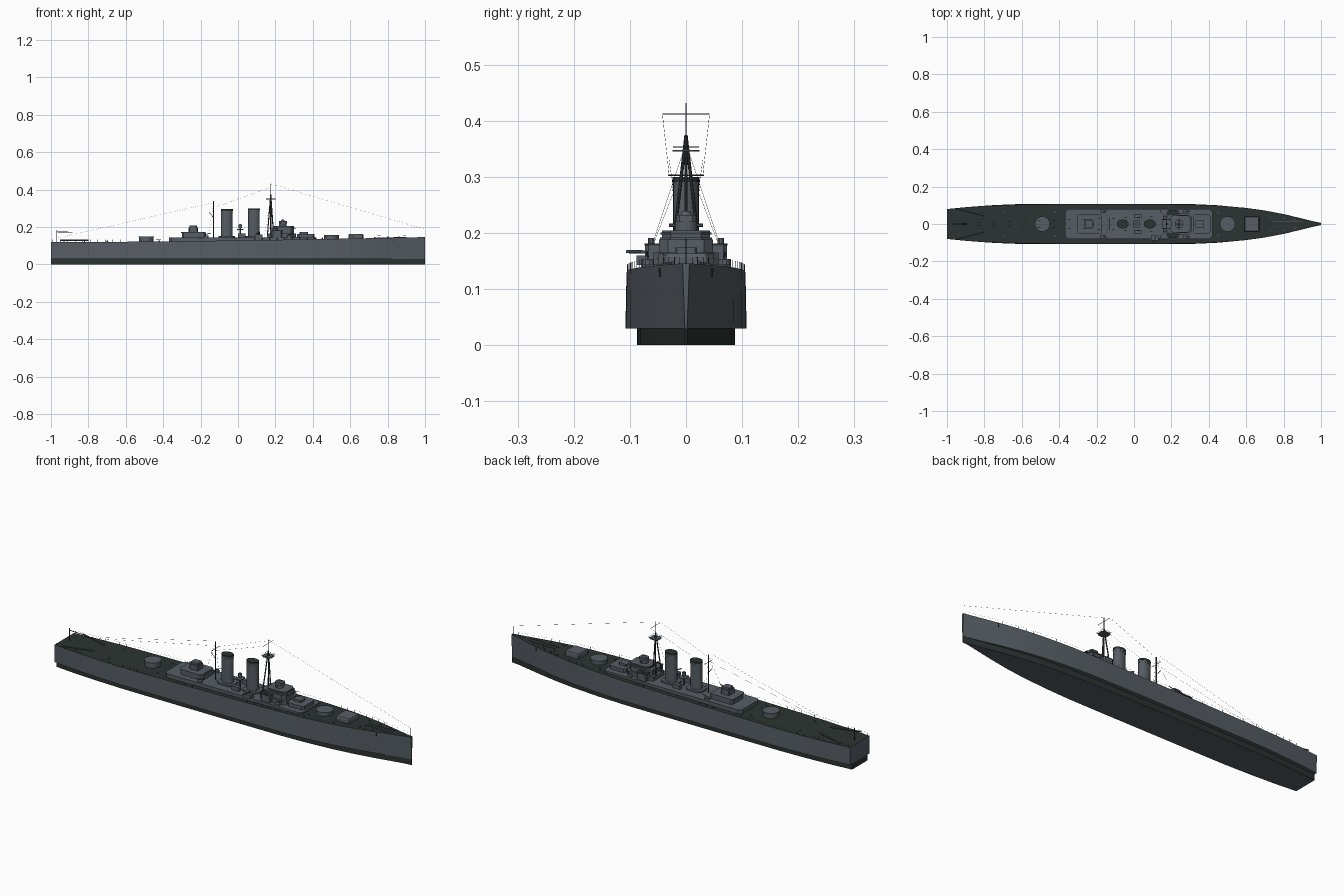
import bpy, bmesh, math
from mathutils import Vector

cube = bpy.data.objects.get("Cube")
if cube:
    bpy.data.objects.remove(cube)


def material(name, rgb):
    m = bpy.data.materials.new(name)
    m.use_nodes = True
    m.diffuse_color = (*rgb, 1)
    m.node_tree.nodes["Principled BSDF"].inputs["Base Color"].default_value = (*rgb, 1)
    return m


GREY = material("warship grey", (0.094, 0.11, 0.128))
DECK = material("deck green", (0.025, 0.034, 0.032))
DARK = material("mast dark grey", (0.045, 0.052, 0.058))


def finish(name, bm, *mats, smooth=False):
    bmesh.ops.recalc_face_normals(bm, faces=bm.faces)
    mesh = bpy.data.meshes.new(name)
    bm.to_mesh(mesh)
    bm.free()
    for m in mats:
        mesh.materials.append(m)
    ob = bpy.data.objects.new(name, mesh)
    bpy.context.collection.objects.link(ob)
    if smooth:
        bpy.ops.object.select_all(action='DESELECT')
        ob.select_set(True)
        bpy.context.view_layer.objects.active = ob
        bpy.ops.object.shade_smooth_by_angle(angle=math.radians(35))
    return ob


def block(name, x0, x1, hw, z0, z1, mat=GREY, y=0, cut=0.0, taper=1.0):
    """Upright block with chamfered corners and an optionally narrower top."""
    cx, hx = (x0 + x1) / 2, (x1 - x0) / 2
    pts = []
    for sx, sy in ((1, 1), (-1, 1), (-1, -1), (1, -1)):
        pair = [(sx * hx, sy * (hw - cut)), (sx * (hx - cut), sy * hw)]
        pair = pair if sx * sy > 0 else pair[::-1]
        pts += pair if cut else pair[:1]
    if not cut:
        pts = [(sx * hx, sy * hw) for sx, sy in ((1, 1), (-1, 1), (-1, -1), (1, -1))]
    bm = bmesh.new()
    low = [bm.verts.new((cx + a, y + b, z0)) for a, b in pts]
    top = [bm.verts.new((cx + a * taper, y + b * taper, z1)) for a, b in pts]
    bm.faces.new(low)
    bm.faces.new(top)
    for i in range(len(pts)):
        j = (i + 1) % len(pts)
        bm.faces.new((low[i], low[j], top[j], top[i]))
    return finish(name, bm, mat)


def drum(name, x, y, z0, z1, r, ry=None, mat=GREY, r2=None, sides=24):
    bm = bmesh.new()
    bmesh.ops.create_cone(bm, cap_ends=True, segments=sides, radius1=r,
                          radius2=r if r2 is None else r2, depth=z1 - z0)
    for v in bm.verts:
        v.co = (v.co.x + x, v.co.y * (ry or r) / r + y, v.co.z + (z0 + z1) / 2)
    return finish(name, bm, mat, smooth=True)


def rods(name, segments, r, mat=GREY, sides=6):
    bm = bmesh.new()
    for a, b in segments:
        a, b = Vector(a), Vector(b)
        made = bmesh.ops.create_cone(bm, cap_ends=True, segments=sides, radius1=r,
                                     radius2=r, depth=(b - a).length)["verts"]
        turn = (b - a).to_track_quat('Z', 'Y')
        for v in made:
            v.co = turn @ v.co + (a + b) / 2
    return finish(name, bm, mat)


# Hull stations: position, half width at deck, half width at the waterline
STATIONS = [(-1, .08, .078), (-.9, .09, .09), (-.75, .1, .101), (-.6, .105, .107),
            (-.3, .106, .108), (.1, .106, .108), (.3, .105, .107), (.45, .099, .1),
            (.6, .086, .085), (.7, .072, .069), (.8, .053, .048), (.9, .029, .023),
            (.96, .014, .008), (1, .006, .002)]


def sheer(x):
    return 0.121 + 0.025 * max(0, (x + 0.6) / 1.6) ** 1.3


def half_width(x):
    for (a, wa, _), (b, wb, _) in zip(STATIONS, STATIONS[1:]):
        if a <= x <= b:
            return wa + (wb - wa) * (x - a) / (b - a)
    return 0


def loft(name, sections, side, bottom, top):
    bm = bmesh.new()
    rings = [[bm.verts.new((x, s * w, z)) for s, w, z in
              ((1, wt, zt), (1, wb, zb), (-1, wb, zb), (-1, wt, zt))]
             for x, wt, zt, wb, zb in sections]
    for p, q in zip(rings, rings[1:]):
        for i in range(4):
            j = (i + 1) % 4
            f = bm.faces.new((p[i], p[j], q[j], q[i]))
            f.material_index = (0, 1, 0, 2)[i]
    bm.faces.new(rings[0])
    bm.faces.new(rings[-1])
    return finish(name, bm, side, bottom, top, smooth=True)


loft("hull", [(x, wt, sheer(x), wb, .03) for x, wt, wb in STATIONS], GREY, GREY, DECK)
loft("lower_hull", [(x, wb * .81, .031, wb * .81, 0) for x, _, wb in STATIONS],
     DECK, GREY, DECK)

# Deck edge railing
posts, lines = [], []
grid = [-.99 + i * .04 for i in range(50)]
for s in (-1, 1):
    foot = [Vector((x, s * (half_width(x) - .001), sheer(x))) for x in grid]
    head = [p + Vector((0, 0, .012)) for p in foot]
    posts += zip(foot, head)
    lines += zip(head, head[1:])
rods("railing_posts", posts, .0005, GREY, 4)
rods("railing_lines", lines, .0002, GREY, 3)

# Main deckhouse and the aft control house
block("main_deckhouse", -.37, .42, .08, .12, .144, cut=.015)
block("aft_house", -.3, -.17, .05, .143, .168, cut=.008)
block("aft_house_roof", -.305, -.175, .053, .167, .172, cut=.01)
block("aft_control", -.265, -.215, .024, .172, .198, cut=.005)
block("aft_control_roof", -.26, -.22, .018, .198, .208, cut=.004)

# Turret bases and forward turret house
for name, x, top in (("aft", -.49, .15), ("forward", .5, .157)):
    drum(name + "_barbette", x, 0, .12, top, .039)
    drum(name + "_barbette_lip", x, 0, top - .004, top, .041)
block("forward_house", .59, .67, .041, .128, .156, cut=.004)
block("forward_house_roof", .59, .67, .041, .156, .163, cut=.004, taper=.92)

# Funnels
for name, x, top in (("aft", -.06, .295), ("forward", .085, .3)):
    block(name + "_funnel_base", x - .045, x + .045, .036, .143, .152, cut=.015)
    drum(name + "_funnel", x, 0, .15, top - .006, .031, .023)
    drum(name + "_funnel_cap", x, 0, top - .009, top, .032, .024, DECK)
    drum(name + "_funnel_band", x, 0, top - .02, top - .017, .032, .024)

# Searchlight platform between the funnels
rods("searchlight_post", [((.012, 0, .143), (.012, 0, .215))], .005)
block("searchlight_platform", -.005, .03, .022, .185, .189, cut=.006)
drum("searchlight", .012, 0, .195, .212, .009, sides=12)
for side, s in (("right", -1), ("left", 1)):
    block(side + "_locker", 0, .04, .01, .143, .165, y=s * .042)
    for i, x in enumerate((-.17, .275)):
        drum(f"{side}_gun_tub_{i}", x, s * .068, .143, .154, .012, sides=12)
        rods(f"{side}_light_gun_{i}", [((x - .01, s * .068, .158),
                                       (x + .025, s * .07, .167))], .002)
    # Bridge wings
    block(side + "_bridge_wing", .18, .235, .02, .143, .178, y=s * .053, cut=.006)
    block(side + "_wing_deck", .178, .237, .021, .178, .181, DECK, y=s * .053, cut=.006)
    drum(side + "_wing_lamp", .205, s * .062, .181, .191, .006, sides=10)
    # Bollards
    for i, x in enumerate((-.7, -.42, .45, .73, .8, .86)):
        y = s * half_width(x) * .6
        drum(f"{side}_bollard_{i}", x, y, sheer(x) - .002, sheer(x) + .006, .004, sides=8)
    # Stern booms and anchors
    rods(side + "_stern_boom", [((-.95, s * .082, .129), (-.8, s * .042, .129))], .0035)
    rods(side + "_stern_boom_feet", [((x, s * y, .119), (x, s * y, .13)) for x, y in
                                     ((-.93, .077), (-.82, .047))], .003)
    rods(side + "_anchor", [((.83, s * .045, .122), (.83, s * .047, .138))], .0025, DECK)
    rods(side + "_anchor_chain", [((.74, s * .012, sheer(.74) + .001),
                                   (.9, s * .012, sheer(.9) + .001))], .0015)

# Bridge tiers
block("bridge_base", .155, .31, .058, .143, .165, cut=.018)
block("bridge_middle", .17, .3, .048, .165, .188, cut=.016)
block("bridge_roof", .165, .31, .046, .188, .192, cut=.018)
block("bridge_bulwark", .19, .3, .043, .192, .204, cut=.016)
block("bridge_windows", .188, .302, .045, .197, .201, DARK, cut=.017)
drum("director_base", .24, 0, .204, .22, .02)
block("director", .22, .262, .018, .22, .232, cut=.006)
rods("rangefinder", [((.24, -.03, .214), (.24, .03, .214))], .003)
drum("director_dome", .24, 0, .232, .239, .01, r2=.006, sides=12)

# House ahead of the bridge
block("fore_house", .315, .41, .05, .143, .163, cut=.01)
block("fore_control", .33, .375, .02, .163, .174, cut=.004)

# Boat crane on the right side
block("crane_base", .09, .13, .013, .143, .16, y=-.075)
rods("crane_jib", [((.115, -.07, .166), (.1, -.106, .167))], .003)
rods("crane_mast", [((.115, -.07, .143), (.115, -.07, .175))], .003)

# Tripod foremast
TOP = Vector((.175, 0, .374))
rods("foremast_legs", [((.175, 0, .143), TOP), ((.158, -.024, .165), TOP),
                       ((.158, .024, .165), TOP), ((.188, 0, .19), TOP)], .003, DARK, 8)
rods("foremast_pole", [(TOP, (.175, 0, .432))], .0012, DARK)
block("foremast_platform", .15, .2, .024, .345, .348, cut=.01)
rods("foremast_platform_rail",
     [((.175 + a * .025, b * .023, .353), (.175 + c * .025, d * .023, .353))
      for a, b, c, d in ((-1, -1, 1, -1), (1, -1, 1, 1), (1, 1, -1, 1), (-1, 1, -1, -1))],
     .0007, DARK)
rods("foremast_yard", [((.175, -.042, .412), (.175, .042, .412))], .001, DARK)

# Mainmast and staffs
rods("mainmast", [((-.13, 0, .143), (-.13, 0, .34))], .0024, DARK, 8)
rods("mainmast_yard", [((-.13, -.032, .303), (-.13, .032, .303))], .0012, DARK)
rods("mainmast_gaff", [((-.13, 0, .25), (-.155, 0, .28))], .0012, DARK)
rods("stern_staff", [((-.97, 0, .12), (-.97, 0, .184)), ((-.97, 0, .174), (-.885, 0, .172))],
     .002, DARK)
rods("bow_staff", [((.992, 0, .14), (.992, 0, .19))], .0008, DARK)

# Aerials and shrouds
wires = [((.175, 0, .43), (.992, 0, .19))]
for s in (-1, 1):
    wires += [((.175, s * .042, .412), (-.13, s * .03, .303)),
              ((-.13, s * .03, .33), (-.97, s * .002, .14)),
              ((.175, 0, .36), (.14, s * .072, .144)),
              ((-.13, 0, .33), (-.16, s * .072, .144))]
rods("rigging", wires, .0003, DARK, 3)
